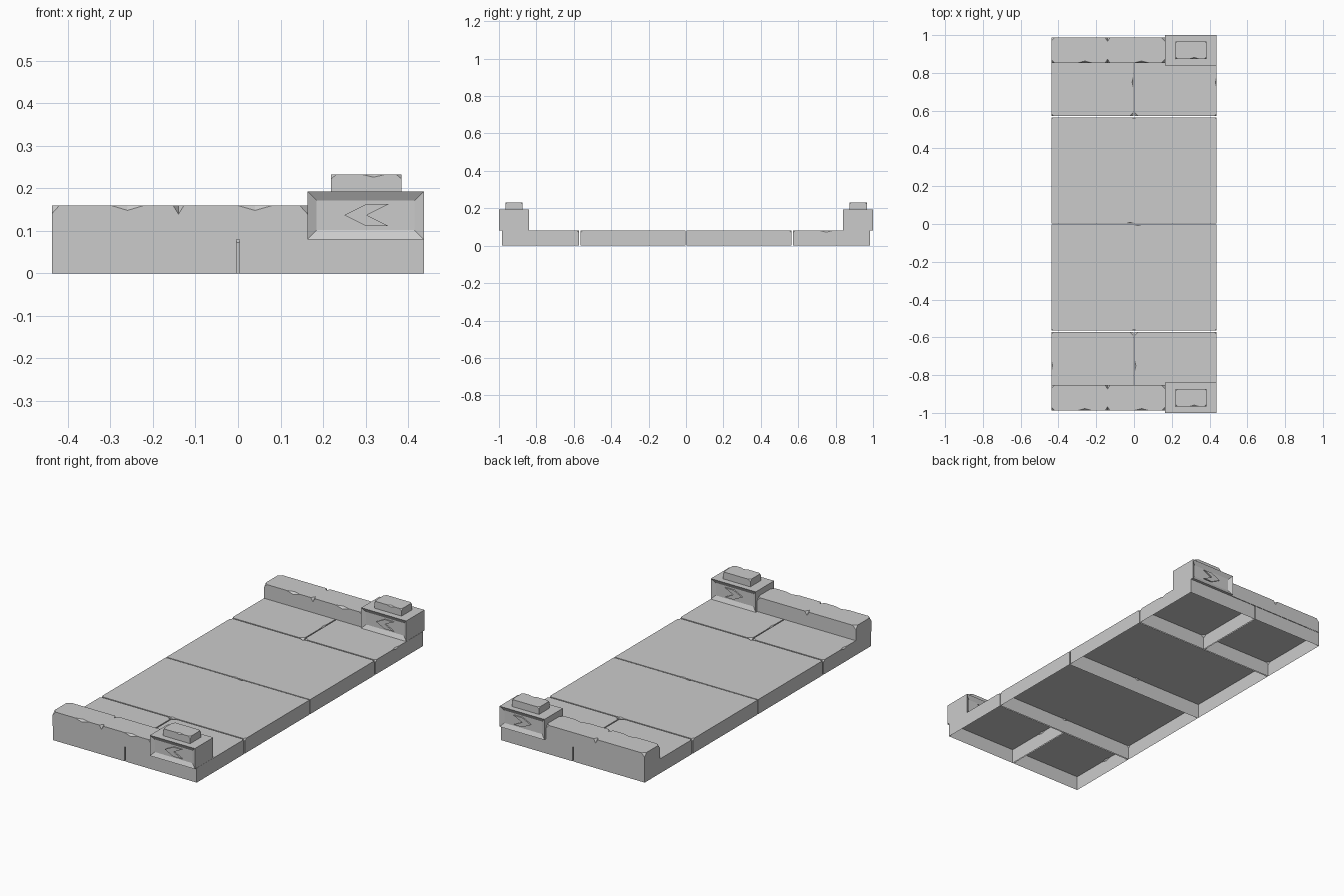
import bpy, bmesh
from mathutils import Vector, Matrix

if "Cube" in bpy.data.objects:
    bpy.data.objects.remove(bpy.data.objects["Cube"])

W = 0.438        # half width of the deck
H = 0.08         # deck height
SHIFT = 1.84     # distance between the two end walls
GAP = 0.003


def add_object(name, bm):
    bmesh.ops.recalc_face_normals(bm, faces=bm.faces)
    mesh = bpy.data.meshes.new(name)
    bm.to_mesh(mesh)
    bm.free()
    obj = bpy.data.objects.new(name, mesh)
    bpy.context.collection.objects.link(obj)
    return obj


def copy_object(obj, name, matrix):
    dup = obj.copy()
    dup.data = obj.data.copy()
    dup.data.transform(matrix)
    dup.name = name
    bpy.context.collection.objects.link(dup)
    return dup


def stone(name, x0, x1, y0, y1, z0, z1, chips=(), corners=None):
    """Open-bottomed block. chips: (side, distance, half width, drop, inset).
    corners: {corner index: (width, drop)}. Sides run counter-clockwise from -y."""
    corners = corners or {}
    pts = [Vector(p) for p in ((x0, y0), (x1, y0), (x1, y1), (x0, y1))]
    zero = Vector((0, 0))
    outline = []
    for k in range(4):
        a, b = pts[k], pts[(k + 1) % 4]
        d = (b - a).normalized()
        n = Vector((-d.y, d.x))
        if k in corners:
            w, drop = corners[k]
            outline += [(a, (d + n) * w / 2, drop), (a + d * w, zero, 0)]
        else:
            outline.append((a, zero, 0))
        for side, t, hw, drop, inset in chips:
            if side == k:
                outline += [(a + d * (t - hw), zero, 0),
                            (a + d * t, n * inset, drop),
                            (a + d * (t + hw), zero, 0)]
        if (k + 1) % 4 in corners:
            outline.append((b - d * corners[(k + 1) % 4][0], zero, 0))
    bm = bmesh.new()
    low = [bm.verts.new((p.x, p.y, z0)) for p, i, c in outline]
    mid = [bm.verts.new((p.x, p.y, z1 - c)) for p, i, c in outline]
    top = [bm.verts.new((p.x + i.x, p.y + i.y, z1)) for p, i, c in outline]
    for lower, upper in ((low, mid), (mid, top)):
        for j in range(len(outline)):
            m = (j + 1) % len(outline)
            bm.faces.new((lower[j], lower[m], upper[m], upper[j]))
    bm.faces.new(top)
    bmesh.ops.remove_doubles(bm, verts=bm.verts, dist=1e-5)
    return add_object(name, bm)


# Deck slabs: one half, then turned around for the other half
tiny = (0.012, 0.012)
half = [
    stone("middle_slab_front", -W, W, -0.565, -GAP, 0, H,
          chips=[(0, W, 0.02, 0.008, 0.006), (2, W - 0.02, 0.02, 0.008, 0.006)],
          corners={0: tiny, 1: tiny}),
    stone("end_slab_front_left", -W, -GAP, -0.985, -0.572, 0, H,
          chips=[(3, 0.178, 0.03, 0.008, 0.007)],
          corners={2: (0.02, 0.012), 3: tiny}),
    stone("end_slab_front_right", GAP, W, -0.985, -0.572, 0, H,
          chips=[(3, 0.178, 0.03, 0.008, 0.007)],
          corners={2: tiny, 3: (0.02, 0.012)}),
]
half_turn = Matrix.Rotation(3.14159265, 4, 'Z')
for slab in half:
    copy_object(slab, slab.name.replace("front", "back"), half_turn)

# Low end wall with chipped edges
notch = 0.021
wall = stone("low_wall_front", -W, 0.163, -0.988, -0.853, H, 0.16,
             chips=[(0, W - 0.26, 0.04, 0.012, 0.011),
                    (0, W - 0.14, 0.013, notch, notch),
                    (0, W + 0.04, 0.042, 0.012, 0.011),
                    (2, 0.163 + 0.14, 0.013, notch, notch)],
             corners={k: (0.018, 0.02) for k in range(4)})

# Corner post with recessed panels on both long faces
bm = bmesh.new()
bmesh.ops.create_cube(bm, size=1, matrix=Matrix.Translation((0.300, -0.92, 0.1365))
                      @ Matrix.Diagonal((0.274, 0.16, 0.113, 1)))
bm.normal_update()
panels = [f for f in bm.faces if abs(f.normal.y) > 0.9]
bmesh.ops.inset_individual(bm, faces=panels, thickness=0.031, depth=-0.012)
post = add_object("post_front", bm)

# Raised arrow band in each panel
parts = [wall, post]
profile = [(0.302, 0.163), (0.25, 0.137), (0.302, 0.111),
           (0.355, 0.111), (0.303, 0.137), (0.355, 0.163)]
for label, y in (("outer", -0.995), ("inner", -0.853)):
    bm = bmesh.new()
    face = bm.faces.new([bm.verts.new((x, y, z)) for x, z in profile])
    ext = bmesh.ops.extrude_face_region(bm, geom=[face])
    bmesh.ops.translate(bm, vec=(0, 0.008, 0),
                        verts=[v for v in ext["geom"] if isinstance(v, bmesh.types.BMVert)])
    parts.append(add_object("arrow_" + label + "_front", bm))

# Cap stone on the post
parts.append(stone("post_cap_front", 0.219, 0.385, -0.966, -0.873, 0.193, 0.232,
                   chips=[(0, 0.1, 0.025, 0.006, 0.008)],
                   corners={k: (0.012, 0.01) for k in range(4)}))

# Same wall and post at the back end
for part in parts:
    copy_object(part, part.name.replace("front", "back"), Matrix.Translation((0, SHIFT, 0)))
